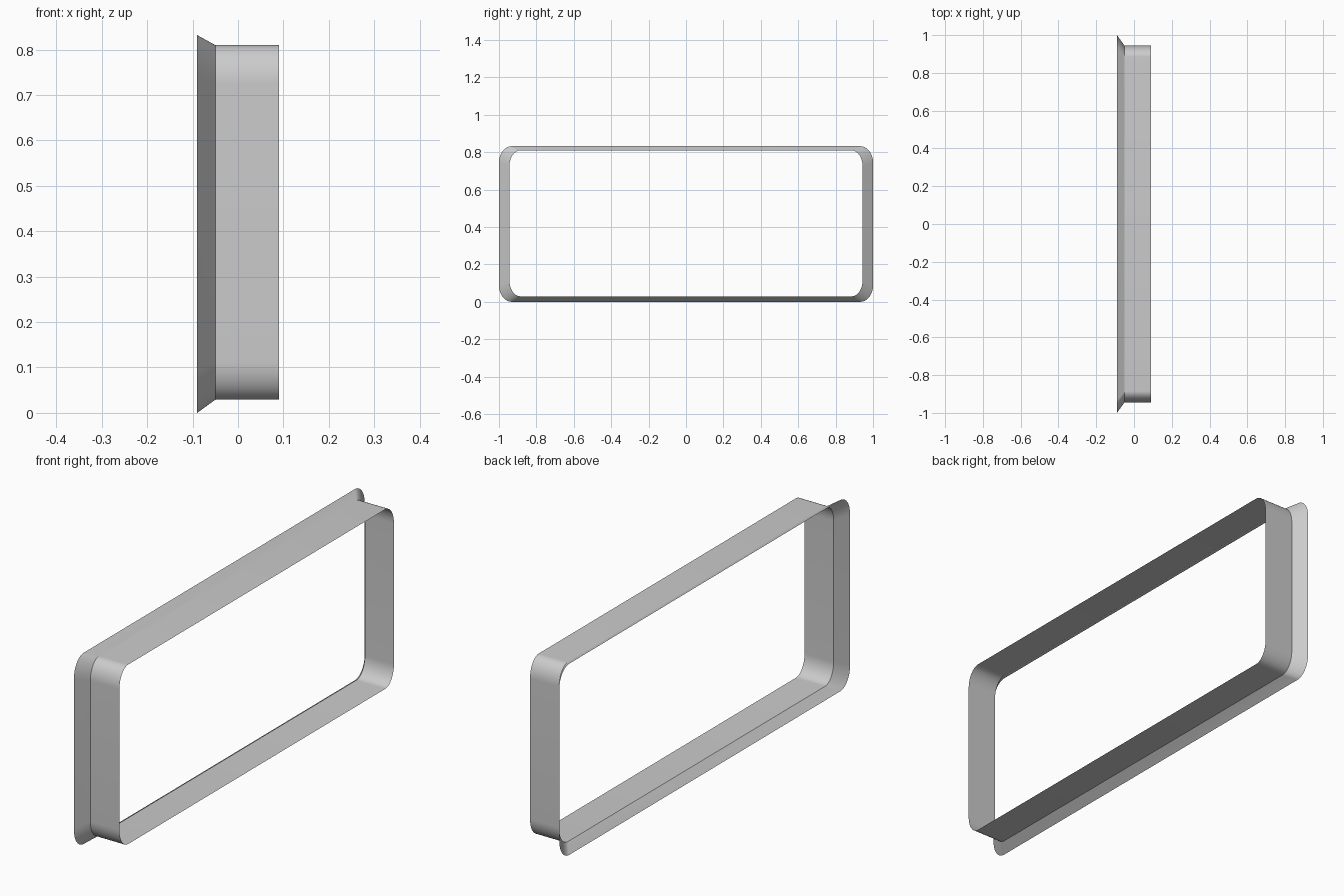
import bpy, bmesh, math

if "Cube" in bpy.data.objects:
    bpy.data.objects.remove(bpy.data.objects["Cube"])

SEG = 16  # segments per rounded corner


def rounded_loop(bm, x, half_y, z0, z1, ry, rz):
    """Ring of vertices around a rounded rectangle in the YZ plane."""
    corners = [(half_y - ry, z1 - rz), (-half_y + ry, z1 - rz),
               (-half_y + ry, z0 + rz), (half_y - ry, z0 + rz)]
    ring = []
    for i, (cy, cz) in enumerate(corners):
        for k in range(SEG + 1):
            a = math.pi / 2 * (i + k / SEG)
            ring.append(bm.verts.new((x, cy + ry * math.cos(a), cz + rz * math.sin(a))))
    return ring


# Open sheet frame: flared lip at -x, straight sleeve to +x
bm = bmesh.new()
rings = [
    rounded_loop(bm, -0.09, 1.0, 0.0, 0.832, 0.068, 0.088),
    rounded_loop(bm, -0.05, 0.944, 0.029, 0.81, 0.06, 0.085),
    rounded_loop(bm, 0.09, 0.944, 0.029, 0.81, 0.06, 0.085),
]
for a, b in zip(rings, rings[1:]):
    n = len(a)
    for i in range(n):
        j = (i + 1) % n
        bm.faces.new((a[i], b[i], b[j], a[j]))

# Make the sheet face outward
bm.normal_update()
top = max(bm.faces, key=lambda f: f.calc_center_median().z)
if top.normal.z < 0:
    bmesh.ops.reverse_faces(bm, faces=bm.faces[:])

mesh = bpy.data.meshes.new("flared_frame")
bm.to_mesh(mesh)
bm.free()
frame = bpy.data.objects.new("flared_frame", mesh)
bpy.context.collection.objects.link(frame)

# Smooth corners, sharp crease where the lip meets the sleeve
bpy.context.view_layer.objects.active = frame
frame.select_set(True)
bpy.ops.object.shade_smooth_by_angle(angle=math.radians(25))
